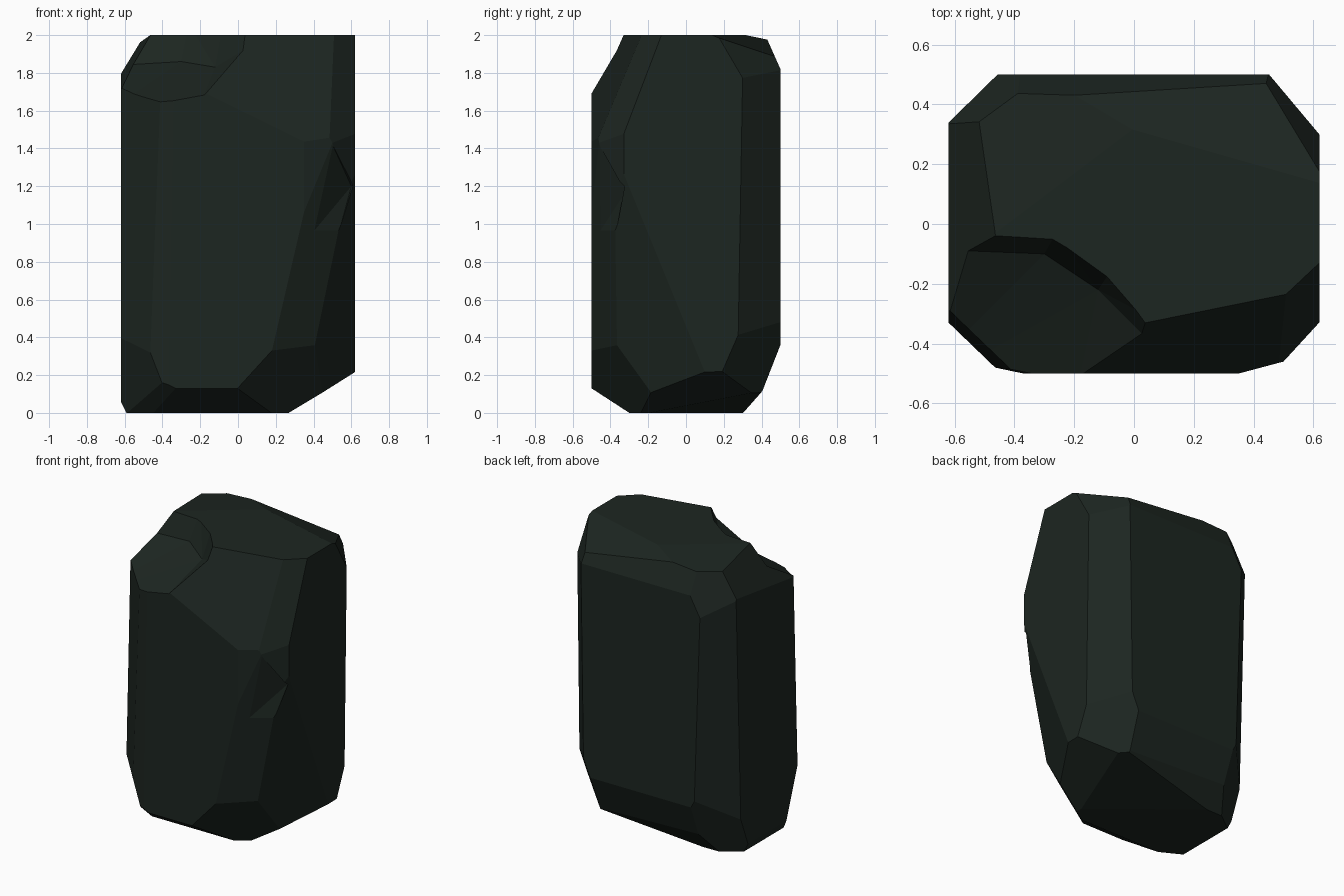
import bpy, bmesh
from mathutils import Vector

if "Cube" in bpy.data.objects:
    bpy.data.objects.remove(bpy.data.objects["Cube"])

CENTRE = Vector((0, 0, 1))


def slice_off(bm, a, b, c):
    """Cut away everything beyond the plane through three points."""
    a, b, c = Vector(a), Vector(b), Vector(c)
    n = (b - a).cross(c - a).normalized()
    if n.dot(CENTRE - a) > 0:
        n = -n
    geom = bm.verts[:] + bm.edges[:] + bm.faces[:]
    bmesh.ops.bisect_plane(bm, geom=geom, plane_co=a, plane_no=n,
                           clear_outer=True, dist=0.0005)
    bmesh.ops.holes_fill(bm, edges=bm.edges[:], sides=0)


def to_object(bm, name):
    bmesh.ops.recalc_face_normals(bm, faces=bm.faces[:])
    me = bpy.data.meshes.new(name)
    bm.to_mesh(me)
    bm.free()
    ob = bpy.data.objects.new(name, me)
    bpy.context.collection.objects.link(ob)
    return ob


def carve(ob, points):
    """Subtract a convex chip from the rock."""
    bm = bmesh.new()
    for p in points:
        bm.verts.new(p)
    bmesh.ops.convex_hull(bm, input=bm.verts[:])
    cutter = to_object(bm, "chip_cutter")
    cutter.hide_render = True
    mod = ob.modifiers.new("chip", 'BOOLEAN')
    mod.operation = 'DIFFERENCE'
    mod.solver = 'EXACT'
    mod.object = cutter
    bpy.context.view_layer.objects.active = ob
    bpy.ops.object.modifier_apply(modifier=mod.name)
    bpy.data.objects.remove(cutter)


# raw block
bm = bmesh.new()
bmesh.ops.create_cube(bm, size=1)
for v in bm.verts:
    v.co = (v.co.x * 1.24, v.co.y, v.co.z * 2 + 1)

# upright corner facets
upright = [
    ((.50, -.46, 1.43), (.18, -.50, .33), (.50, -.385, .90)),
    ((.51, -.39, .90), (.62, -.18, .90), (.60, .06, .22)),
    ((.35, -.50, 1.4), (.50, -.46, 1.4), (.50, -.46, 1.0)),
    ((.50, -.46, 1.4), (.61, -.34, 1.4), (.61, -.34, 1.0)),
    ((.46, .49, 1.8), (.62, .30, 1.8), (.59, .31, .3)),
    ((-.46, .50, 1.8), (-.61, .35, 1.8), (-.58, .33, .3)),
    ((-.42, -.48, 1.6), (-.61, -.30, 1.6), (-.62, -.33, .4)),
    ((-.35, -.50, 1.2), (-.36, -.50, .63), (-.45, -.48, 1.2)),
]
# facets around the top
top = [
    ((-.20, -.49, 1.73), (.33, -.49, 1.47), (.13, -.32, 1.98)),
    ((.45, -.29, 2), (.62, -.13, 2), (.50, -.46, 1.43)),
    ((.40, .46, 2), (.58, .22, 2), (.60, .34, 1.75)),
    ((-.30, .40, 2), (.05, .30, 2), (.40, .50, 1.88)),
    ((-.30, .42, 2), (.40, .42, 2), (0, .50, 1.82)),
    ((-.47, .04, 2), (-.52, .35, 1.96), (-.62, 0, 1.75)),
    ((-.50, .36, 1.95), (-.35, .47, 1.95), (-.60, .38, 1.72)),
    ((-.45, -.02, 2), (0, .32, 2), (-.50, .38, 1.96)),
]
# facets around the foot
foot = [
    ((.27, -.3, 0), (.25, .2, 0), (.60, -.1, .20)),
    ((-.5, .30, 0), (.2, .31, 0), (0, .41, .13)),
    ((-.5, .41, .13), (.2, .41, .13), (0, .50, .36)),
    ((-.35, .31, 0), (.27, -.20, 0), (.27, .31, .08)),
    ((.46, .48, .50), (.61, .22, .26), (.38, .38, .08)),
    ((-.5, -.30, 0), (.1, -.30, 0), (-.2, -.50, .13)),
    ((-.03, -.50, .10), (.18, -.50, .33), (.27, -.25, .02)),
    ((-.62, -.1, .06), (-.62, .2, .06), (-.59, 0, 0)),
    ((-.37, -.50, .15), (-.61, -.34, .12), (-.45, -.32, .02)),
    ((-.44, -.49, .27), (-.62, -.31, .34), (-.47, -.38, .06)),
    ((-.45, .49, .45), (-.60, .30, .25), (-.45, .33, .05)),
]
for group in (upright, top, foot):
    for plane in group:
        slice_off(bm, *plane)
rock = to_object(bm, "rock")

# broken hollow at the front left of the top
carve(rock, [(-.8, -.60, 1.52), (-.2, -.60, 1.63), (-.12, -.22, 1.83),
             (-.30, -.10, 1.86), (-.8, -.08, 1.83), (.26, -.60, 2.06),
             (.05, -.31, 2.06), (-.08, -.16, 2.06), (-.26, -.03, 2.06),
             (-.8, .0, 2.06), (-.8, -.60, 2.06)])
# shallow chip with a ledge on the front right edge
carve(rock, [(.35, -.495, .90), (.53, -.38, .94), (.52, -.40, 1.18),
             (.60, -.30, 1.20), (.50, -.46, 1.42), (.75, -.75, 1.2)])

# dark green stone
mat = bpy.data.materials.new("dark_stone")
mat.diffuse_color = (.012, .019, .015, 1)
mat.use_nodes = True
mat.node_tree.nodes["Principled BSDF"].inputs["Base Color"].default_value = mat.diffuse_color
rock.data.materials.clear()
rock.data.materials.append(mat)
for p in rock.data.polygons:
    p.use_smooth = False
    p.material_index = 0
